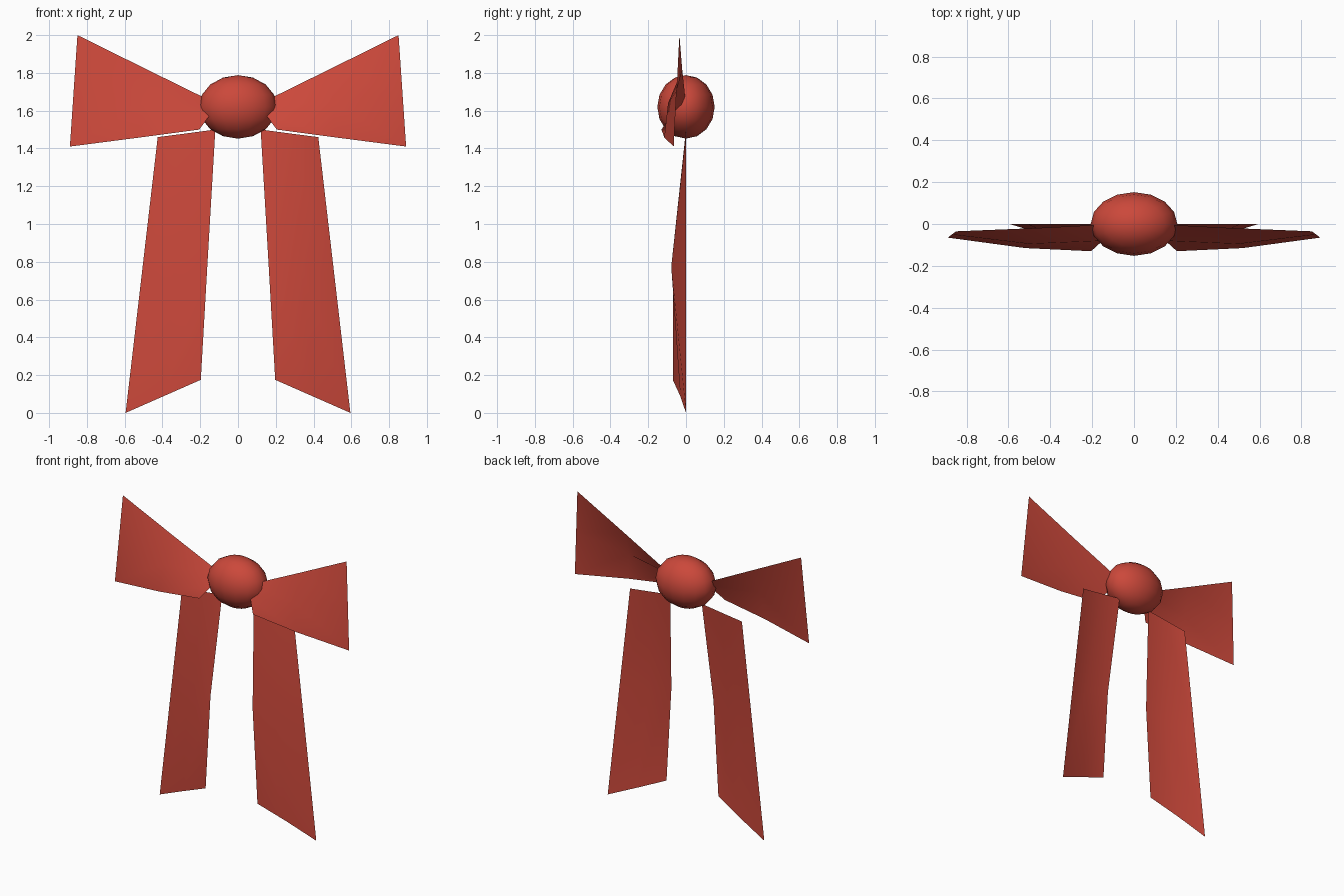
import bpy

if "Cube" in bpy.data.objects:
    bpy.data.objects.remove(bpy.data.objects["Cube"])

red = bpy.data.materials.new("ribbon_red")
red.diffuse_color = (0.6, 0.065, 0.043, 1)
red.use_nodes = True
red.node_tree.nodes["Principled BSDF"].inputs["Base Color"].default_value = red.diffuse_color


def finish(ob):
    ob.data.materials.append(red)
    for p in ob.data.polygons:
        p.use_smooth = True


def ribbon_sheet(name, rows):
    """Curved single-layer cloth from rows (top to bottom, inner to outer), mirrored in x."""
    w = len(rows[0])
    verts = [v for row in rows for v in row]
    faces = [(r * w + c, (r + 1) * w + c, (r + 1) * w + c + 1, r * w + c + 1)
             for r in range(len(rows) - 1) for c in range(w - 1)]
    me = bpy.data.meshes.new(name)
    me.from_pydata(verts, [], faces)
    ob = bpy.data.objects.new(name, me)
    bpy.context.collection.objects.link(ob)
    finish(ob)
    mirror = ob.modifiers.new("mirror", 'MIRROR')
    mirror.use_axis[0] = True
    mirror.use_mirror_merge = False
    return ob


# Flared bow loops, bulging forward along the middle
ribbon_sheet("bow_loops", [
    [(0.10, 0.0, 1.63), (0.48, -0.02, 1.817), (0.85, -0.035, 2.0)],
    [(0.15, -0.08, 1.575), (0.50, -0.095, 1.64), (0.87, -0.05, 1.705)],
    [(0.205, -0.13, 1.50), (0.52, -0.115, 1.458), (0.89, -0.065, 1.41)],
])

# Hanging tails with slanted ends, inner edge curling forward
ribbon_sheet("ribbon_tails", [
    [(0.12, 0.0, 1.50), (0.27, 0.0, 1.48), (0.425, 0.0, 1.46)],
    [(0.16, -0.07, 0.82), (0.335, -0.078, 0.775), (0.51, 0.0, 0.73)],
    [(0.197, -0.07, 0.175), (0.395, -0.03, 0.088), (0.595, 0.0, 0.0)],
])

# Rounded knot in the centre
bpy.ops.mesh.primitive_uv_sphere_add(segments=16, ring_count=8, radius=1,
                                     location=(0, 0, 1.62))
knot = bpy.context.object
knot.name = "knot"
knot.scale = (0.207, 0.152, 0.168)
finish(knot)
